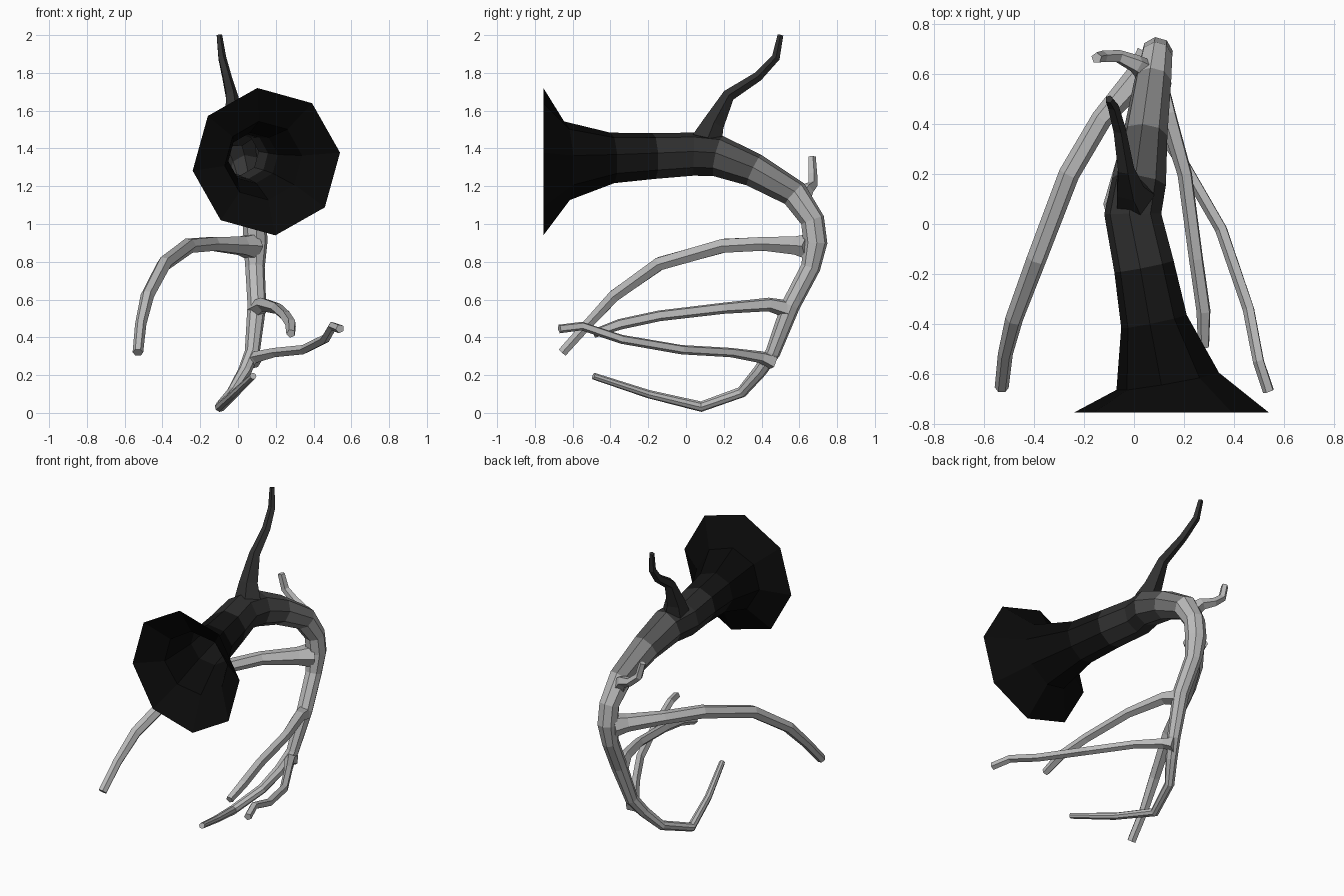
import bpy
from math import cos, sin, radians, tau
from mathutils import Vector

if "Cube" in bpy.data.objects:
    bpy.data.objects.remove(bpy.data.objects["Cube"])


def grey(name, v):
    m = bpy.data.materials.new(name)
    m.diffuse_color = (v, v, v, 1)
    m.use_nodes = True
    m.node_tree.nodes["Principled BSDF"].inputs["Base Color"].default_value = m.diffuse_color
    return m


BLACK, SOOT, CHAR, SMOKE, ASH, PALE = [
    grey(n, v) for n, v in (("black", .003), ("soot", .008), ("charcoal", .03),
                            ("smoke", .09), ("ash", .22), ("pale", .5))]


def tube(name, pts, sides, mats, ref=(1, 0, 0), turn=0, start=None, open_start=False):
    """Sweep a polygon along points (x, y, z, radius); mats is one per segment."""
    P = [Vector(p[:3]) for p in pts]
    verts, faces, n = [], [], len(P)
    for i, c in enumerate(P):
        a = (c - P[i - 1]).normalized() if i else Vector()
        b = (P[i + 1] - c).normalized() if i < n - 1 else Vector()
        t = (a + b).normalized()
        if i == 0 and start:
            t = Vector(start)
        s = Vector(ref)
        s = (s - t * s.dot(t)).normalized()
        u = s.cross(t)
        for k in range(sides):
            w = radians(turn) + tau * k / sides
            verts.append(c + pts[i][3] * (s * cos(w) + u * sin(w)))
    index = []
    for i in range(n - 1):
        for k in range(sides):
            j = (k + 1) % sides
            a, b = i * sides, (i + 1) * sides
            faces.append((a + k, b + k, b + j, a + j))
            index.append(min(i, len(mats) - 1))
    if not open_start:
        faces.append(tuple(range(sides)))
        index.append(0)
    faces.append(tuple(reversed(range((n - 1) * sides, n * sides))))
    index.append(len(mats) - 1)
    me = bpy.data.meshes.new(name)
    me.from_pydata(verts, [], faces)
    for m in mats:
        me.materials.append(m)
    for f, i in zip(me.polygons, index):
        f.material_index = i
    ob = bpy.data.objects.new(name, me)
    bpy.context.collection.objects.link(ob)
    return ob


# Flared horn that narrows and curls round into the main stem
tube("horn_and_stem", [
    (.15, -.755, 1.33, .393), (.135, -.63, 1.335, .21), (.08, -.39, 1.35, .135),
    (.04, -.17, 1.36, .122), (-.005, .04, 1.37, .115), (.02, .17, 1.36, .11),
    (.045, .36, 1.285, .09), (.075, .575, 1.16, .075), (.09, .67, 1.02, .064),
    (.092, .685, .90, .064), (.09, .66, .77, .052), (.1, .555, .57, .05),
    (.075, .46, .32, .04), (.035, .39, .22, .036), (-.03, .295, .11, .03),
    (-.095, .08, .033, .028), (-.02, -.2, .1, .022), (.08, -.49, .195, .018)],
    8, [BLACK, BLACK, SOOT, CHAR, CHAR, SMOKE, ASH, PALE],
    turn=7, start=(0, 1, 0), open_start=True)

# Long left branch
tube("left_branch", [
    (.075, .66, .88, .075), (.02, .59, .885, .055), (-.13, .42, .895, .042),
    (-.26, .2, .885, .042), (-.39, -.14, .79, .04), (-.48, -.38, .62, .036),
    (-.515, -.52, .47, .03), (-.53, -.655, .32, .028)], 6, [PALE])

# Middle right branch
tube("middle_branch", [
    (.1, .54, .55, .05), (.135, .44, .575, .038), (.205, .2, .555, .031),
    (.25, -.14, .515, .03), (.28, -.35, .47, .03), (.28, -.49, .42, .024)],
    5, [PALE], turn=30)

# Low right branch
tube("low_branch", [
    (.07, .46, .27, .045), (.1, .4, .295, .033), (.2, .24, .32, .026),
    (.35, -.02, .335, .026), (.46, -.34, .39, .025), (.5, -.55, .46, .024),
    (.54, -.67, .445, .024)], 5, [PALE], turn=30)

# Dark upright twig on top of the horn
tube("top_twig", [
    (0, .11, 1.44, .085), (-.02, .145, 1.53, .06), (-.035, .225, 1.68, .035),
    (-.06, .38, 1.78, .027), (-.085, .475, 1.88, .023), (-.1, .5, 2.0, .016)],
    5, [CHAR])

# Small pale twig behind the bend
tube("back_twig", [
    (.065, .6, 1.12, .055), (.01, .64, 1.18, .038), (-.06, .67, 1.205, .027),
    (-.125, .67, 1.26, .025), (-.15, .665, 1.355, .022)],
    5, [PALE], ref=(0, 1, 0))
